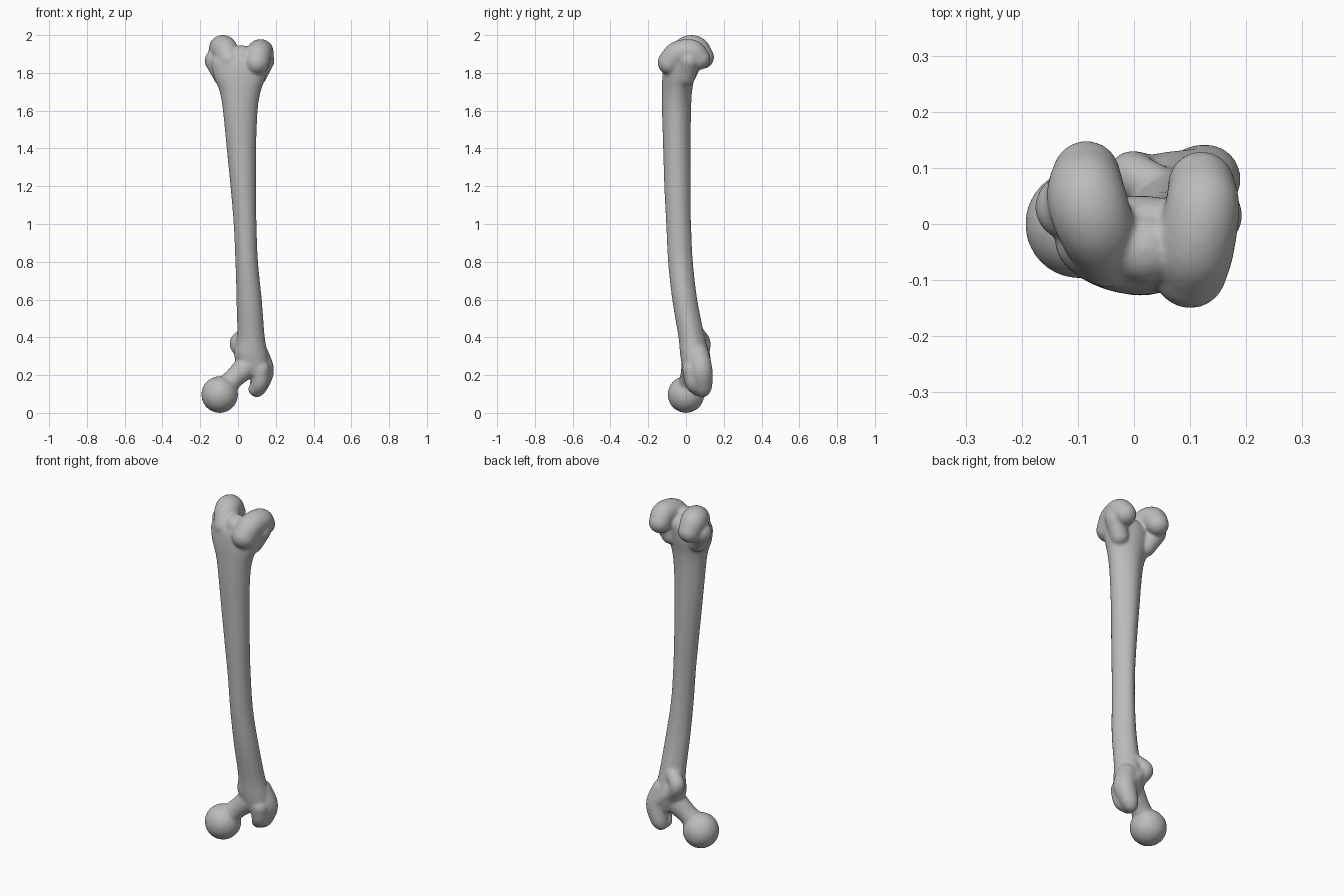
import bpy, bmesh, math
from mathutils import Matrix, Vector

cube = bpy.data.objects.get("Cube")
if cube:
    bpy.data.objects.remove(cube, do_unlink=True)


def spline(points, steps):
    """Smooth (Catmull-Rom) interpolation through tuples of any size."""
    pts = [Vector(p) for p in points]
    pts = [2 * pts[0] - pts[1]] + pts + [2 * pts[-1] - pts[-2]]
    out = []
    for a, b, c, d in zip(pts, pts[1:], pts[2:], pts[3:]):
        for i in range(steps):
            t = i / steps
            out.append(b + (c - a) * t / 2 + (2 * a - 5 * b + 4 * c - d) * t**2 / 2
                       + (3 * b - a - 3 * c + d) * t**3 / 2)
    return out + [pts[-2]]


def ball(bm, x, y, z, r):
    bmesh.ops.create_icosphere(bm, subdivisions=3, radius=r,
                               matrix=Matrix.Translation((x, y, z)))


def limb(bm, points, steps=7):
    """Rounded mass swept along a path of (x, y, z, radius)."""
    for p in spline(points, steps):
        ball(bm, *p)


def shaft(bm, sections, sides=40):
    """Loft of (z, x min, x max, y min, y max), narrowed to a ridge behind."""
    rings = []
    for z, x0, x1, y0, y1 in spline(sections, 6):
        ring = []
        for i in range(sides):
            a = math.tau * i / sides
            c, s = math.cos(a), math.sin(a)
            pinch = 1 - 0.22 * max(s, 0) ** 2
            ring.append(bm.verts.new(((x0 + x1) / 2 + (x1 - x0) / 2 * c * pinch,
                                      (y0 + y1) / 2 + (y1 - y0) / 2 * s, z)))
        rings.append(ring)
    for low, high in zip(rings, rings[1:]):
        for i in range(sides):
            j = (i + 1) % sides
            bm.faces.new((low[i], low[j], high[j], high[i]))
    bm.faces.new(rings[0][::-1])
    bm.faces.new(rings[-1])


bm = bmesh.new()

# Long bowed shaft, flaring at the upper end
shaft(bm, [
    (0.20, 0.03, 0.17, -0.01, 0.12),
    (0.30, -0.02, 0.16, -0.03, 0.125),
    (0.40, -0.005, 0.142, -0.04, 0.10),
    (0.60, -0.008, 0.126, -0.073, 0.06),
    (0.80, -0.014, 0.106, -0.095, 0.037),
    (1.00, -0.023, 0.098, -0.105, 0.027),
    (1.20, -0.04, 0.096, -0.115, 0.025),
    (1.40, -0.06, 0.096, -0.121, 0.025),
    (1.60, -0.08, 0.104, -0.127, 0.027),
    (1.70, -0.097, 0.12, -0.127, 0.032),
    (1.78, -0.128, 0.148, -0.125, 0.045),
    (1.86, -0.14, 0.165, -0.115, 0.05),
    (1.90, -0.11, 0.15, -0.09, 0.03)])

# Ball head and neck
ball(bm, -0.097, 0, 0.097, 0.098)
limb(bm, [(-0.09, 0, 0.11, 0.065), (-0.025, 0.02, 0.18, 0.054),
          (0.05, 0.04, 0.25, 0.065)])

# Large outer knob with its hanging tip
limb(bm, [(0.105, 0.065, 0.31, 0.058), (0.13, 0.08, 0.225, 0.061),
          (0.112, 0.09, 0.15, 0.05), (0.1, 0.09, 0.122, 0.04)])
limb(bm, [(0.12, 0.03, 0.23, 0.05), (0.115, 0.04, 0.16, 0.045),
          (0.09, 0.06, 0.125, 0.036)])

# Small inner knob
limb(bm, [(0.05, 0.06, 0.42, 0.04), (-0.003, 0.088, 0.37, 0.043),
          (0.04, 0.08, 0.3, 0.04)])

# Ridge joining the two knobs behind
limb(bm, [(0.01, 0.085, 0.36, 0.03), (0.06, 0.1, 0.3, 0.03), (0.12, 0.1, 0.24, 0.035)])

# Left and right condyles with side bumps
limb(bm, [(0.1, -0.085, 1.855, 0.066), (0.11, -0.04, 1.9, 0.07),
          (0.122, 0.03, 1.91, 0.067), (0.12, 0.07, 1.875, 0.06)])
limb(bm, [(-0.045, -0.052, 1.865, 0.062), (-0.07, 0, 1.922, 0.07),
          (-0.085, 0.05, 1.925, 0.071), (-0.085, 0.088, 1.882, 0.061)])
limb(bm, [(0.1, 0, 1.78, 0.05), (0.138, 0.015, 1.865, 0.056)])
limb(bm, [(-0.08, 0, 1.78, 0.05), (-0.118, 0.03, 1.865, 0.059)])

# Shallow groove surface between the condyles
limb(bm, [(0.025, -0.05, 1.82, 0.065), (0.02, -0.045, 1.885, 0.062)])

mesh = bpy.data.meshes.new("thigh_bone")
bm.to_mesh(mesh)
bm.free()
bone = bpy.data.objects.new("thigh_bone", mesh)
bpy.context.collection.objects.link(bone)

# Fuse the masses into one skin and soften the joins
remesh = bone.modifiers.new("fuse", 'REMESH')
remesh.mode = 'VOXEL'
remesh.voxel_size = 0.007
remesh.use_smooth_shade = True
smooth = bone.modifiers.new("soften", 'SMOOTH')
smooth.factor = 0.5
smooth.iterations = 12

bpy.context.view_layer.objects.active = bone
bone.select_set(True)
for name in ("fuse", "soften"):
    bpy.ops.object.modifier_apply(modifier=name)
bpy.ops.object.shade_smooth()

grey = bpy.data.materials.new("bone_grey")
grey.use_nodes = True
colour = (0.5, 0.5, 0.5, 1)
grey.diffuse_color = colour
grey.node_tree.nodes["Principled BSDF"].inputs["Base Color"].default_value = colour
bone.data.materials.clear()
bone.data.materials.append(grey)
